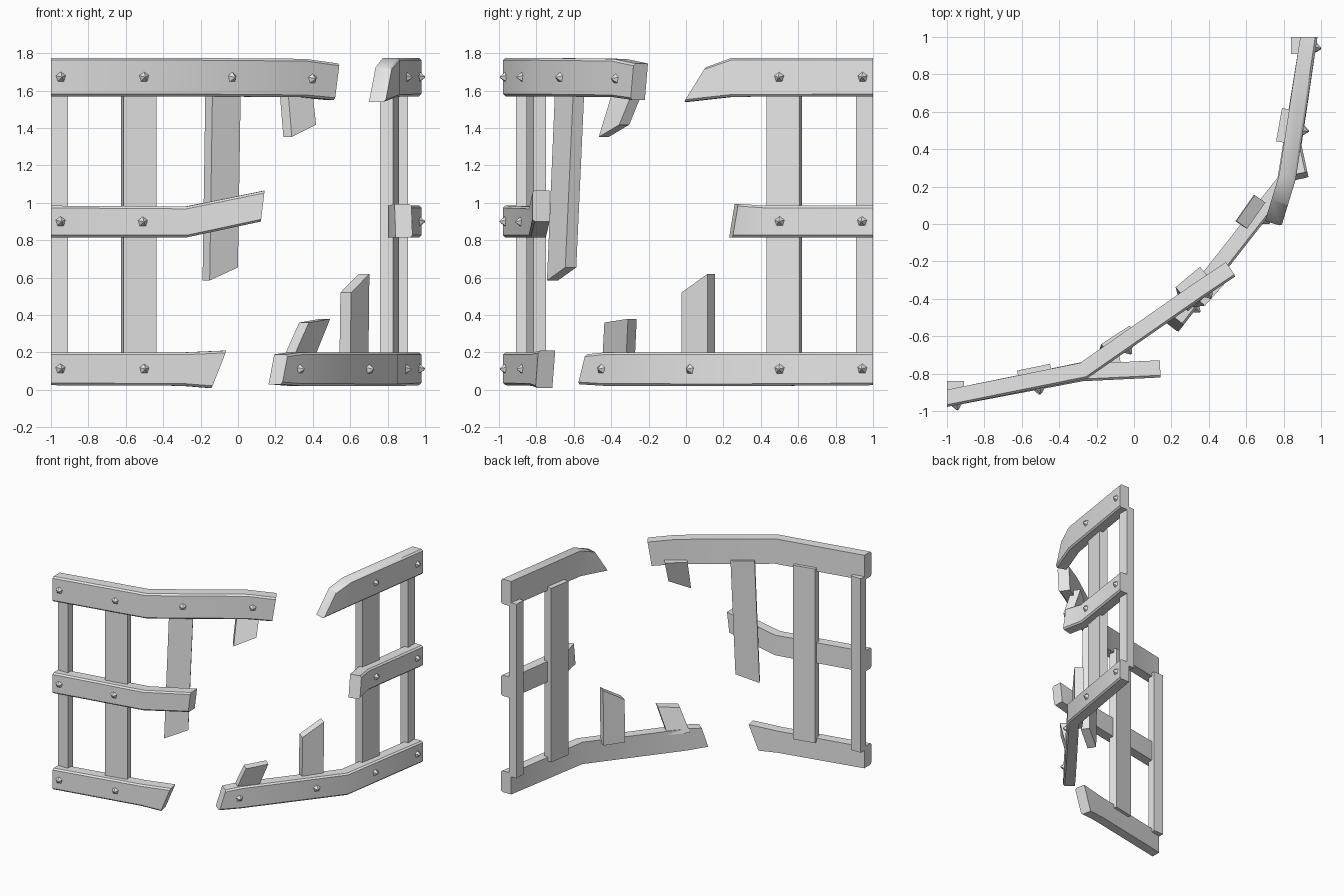
import bpy, bmesh, math
from mathutils import Vector

cube = bpy.data.objects.get("Cube")
if cube:
    bpy.data.objects.remove(cube, do_unlink=True)

GREY = (0.8, 0.8, 0.8, 1)
mat = bpy.data.materials.new("plain_grey")
mat.use_nodes = True
mat.diffuse_color = GREY
mat.node_tree.nodes["Principled BSDF"].inputs["Base Color"].default_value = GREY

HALF = 0.046      # half the rail thickness
CHAMFER = 0.012   # worn outer rail edges


def finish(name, bm, smooth=False):
    bmesh.ops.recalc_face_normals(bm, faces=bm.faces)
    mesh = bpy.data.meshes.new(name)
    bm.to_mesh(mesh)
    bm.free()
    mesh.materials.append(mat)
    ob = bpy.data.objects.new(name, mesh)
    bpy.context.collection.objects.link(ob)
    if smooth:
        bpy.ops.object.select_all(action='DESELECT')
        ob.select_set(True)
        bpy.context.view_layer.objects.active = ob
        bpy.ops.object.shade_smooth_by_angle(angle=math.radians(40))


def loft(bm, rings):
    """Skin a list of equal rings and cap both ends."""
    rings = [[bm.verts.new(p) for p in ring] for ring in rings]
    n = len(rings[0])
    for a, b in zip(rings, rings[1:]):
        for i in range(n):
            j = (i + 1) % n
            bm.faces.new((a[i], a[j], b[j], b[i]))
    bm.faces.new(rings[0])
    bm.faces.new(rings[-1])


def bolt(name, pos, normal):
    bm = bmesh.new()
    bmesh.ops.create_cone(bm, cap_ends=True, segments=5, radius1=0.033,
                          radius2=0.004, depth=0.034)
    bm.transform(normal.to_track_quat('Z', 'Y').to_matrix().to_4x4())
    bmesh.ops.translate(bm, vec=pos + normal * 0.01, verts=bm.verts)
    finish(name, bm)


def rail(name, stations, clean, bolts):
    """stations: x, y, low z, high z, slant; clean: index with a square-cut end."""
    pts = [Vector((s[0], s[1], 0)) for s in stations]
    last = len(pts) - 1
    rings = []
    for i, (x, y, lo, hi, slant) in enumerate(stations):
        before = (pts[i] - pts[max(i - 1, 0)]).normalized()
        after = (pts[min(i + 1, last)] - pts[i]).normalized()
        t = (before + after).normalized()
        if i == clean:
            t = Vector((1, 0, 0)) if clean == 0 else Vector((0, 1, 0))
        out = Vector((t.y, -t.x, 0))
        profile = [(HALF, lo + CHAMFER), (HALF, hi - CHAMFER), (HALF - CHAMFER, hi),
                   (-HALF, hi), (-HALF, lo), (HALF - CHAMFER, lo)]
        rings.append([pts[i] + out * v + Vector((0, 0, z))
                      + t * slant * ((z - lo) / (hi - lo) - 0.5) for v, z in profile])
    bm = bmesh.new()
    loft(bm, rings)
    finish(name, bm, smooth=True)
    # Bolt heads on the outer face
    for k, (seg, f) in enumerate(bolts):
        t = (pts[seg + 1] - pts[seg]).normalized()
        out = Vector((t.y, -t.x, 0))
        z = [(s[2] + s[3]) / 2 for s in stations]
        pos = pts[seg].lerp(pts[seg + 1], f) + out * HALF
        pos.z = z[seg] + (z[seg + 1] - z[seg]) * f
        bolt(f"{name}_bolt_{k + 1}", pos, out)


def picket(name, bottom, top, angle, width, thick=0.07):
    """bottom, top: x, y, z and rise of the cut across the width."""
    a = math.radians(angle)
    u = Vector((math.cos(a), math.sin(a), 0)) * width / 2
    v = Vector((-math.sin(a), math.cos(a), 0)) * thick / 2
    rings = []
    for x, y, z, rise in (bottom, top):
        c = Vector((x, y, z))
        r = Vector((0, 0, rise / 2))
        rings.append([c - u - v - r, c + u - v + r, c + u + v + r, c - u + v - r])
    bm = bmesh.new()
    loft(bm, rings)
    finish(name, bm)


# Rails of the left half, square at the outer end and broken at the inner end
rail("left_top_rail", [(-1, -0.932, 1.57, 1.775, 0), (-0.27, -0.785, 1.57, 1.775, 0),
                       (0.34, -0.36, 1.565, 1.77, 0), (0.505, -0.25, 1.55, 1.745, 0.03)],
     0, [(0, 0.06), (0, 0.67), (1, 0.35), (2, 0.2)])
rail("left_middle_rail", [(-1, -0.932, 0.815, 0.985, 0), (-0.28, -0.795, 0.815, 0.98, 0),
                          (0.13, -0.775, 0.9, 1.065, 0.02)],
     0, [(0, 0.06), (0, 0.67)])
rail("left_bottom_rail", [(-1, -0.932, 0.025, 0.2, 0), (-0.3, -0.79, 0.022, 0.2, 0),
                          (-0.11, -0.752, 0.01, 0.21, 0.08)],
     0, [(0, 0.06), (0, 0.7)])

# Rails of the right half
rail("right_top_rail", [(0.762, 0.06, 1.54, 1.725, 0.12), (0.82, 0.25, 1.567, 1.775, 0),
                        (0.935, 1, 1.57, 1.775, 0)],
     2, [(1, 0.34), (1, 0.935)])
rail("right_middle_rail", [(0.885, 0.255, 0.815, 0.995, 0.03), (0.85, 0.42, 0.815, 0.985, 0),
                           (0.935, 1, 0.815, 0.985, 0)],
     2, [(1, 0.15), (1, 0.91)])
rail("right_bottom_rail", [(0.215, -0.53, 0.03, 0.19, 0.05), (0.3, -0.42, 0.022, 0.2, 0),
                           (0.81, 0.23, 0.02, 0.2, 0), (0.935, 1, 0.025, 0.2, 0)],
     3, [(0, 0.95), (1, 0.72), (2, 0.36), (2, 0.935)])

# Whole pickets behind the rails
LOW, HIGH = 0.17, 1.6
for name, x, y, angle, width in (("left_end_picket", -0.955, -0.875, 0, 0.09),
                                 ("left_wide_picket", -0.53, -0.80, 11.5, 0.18),
                                 ("right_wide_picket", 0.81, 0.525, 80, 0.18),
                                 ("right_end_picket", 0.875, 0.955, 90, 0.09)):
    picket(name, (x, y, LOW, 0), (x, y, HIGH, 0), angle, width)

# Broken pickets hanging from the top rail
picket("long_hanging_picket", (-0.095, -0.665, 0.62, 0.07), (-0.08, -0.622, HIGH, 0), 33, 0.18)
picket("short_hanging_picket", (0.33, -0.385, 1.385, 0.065), (0.31, -0.31, HIGH, 0), 40, 0.17)

# Broken pickets standing on the bottom rail
picket("standing_picket", (0.62, 0.065, LOW, 0), (0.625, 0.065, 0.57, 0.1), 55, 0.17)
picket("leaning_picket", (0.325, -0.36, LOW, 0), (0.41, -0.35, 0.37, 0.02), 48, 0.17)
